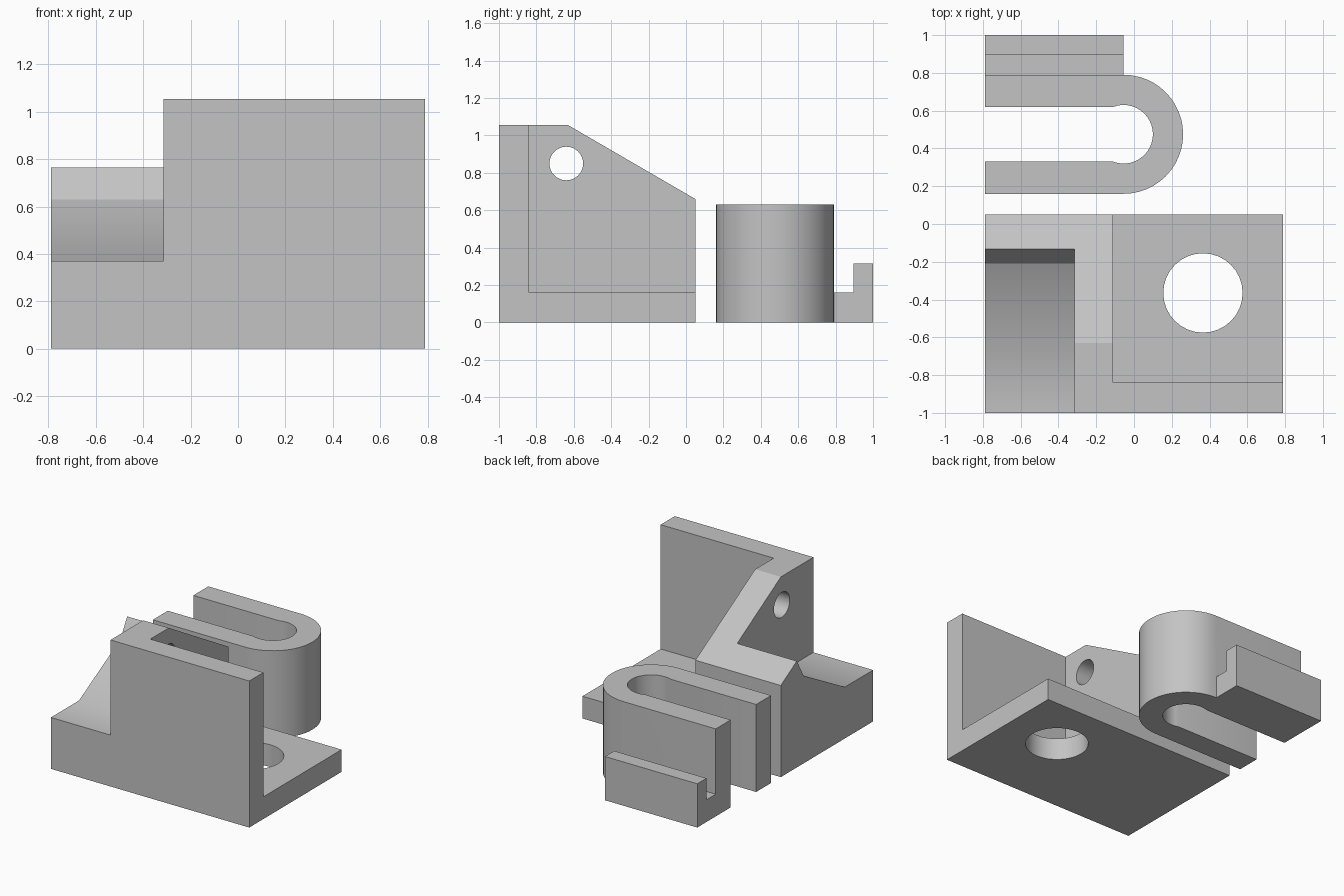
import bpy
import math

cube = bpy.data.objects.get("Cube")
if cube:
    bpy.data.objects.remove(cube, do_unlink=True)

grey = bpy.data.materials.new("plain grey")
grey.use_nodes = True
grey.diffuse_color = (0.55, 0.55, 0.55, 1)
grey.node_tree.nodes["Principled BSDF"].inputs["Base Color"].default_value = (0.55, 0.55, 0.55, 1)


def prism(name, axis, outline, low, high):
    """Extrude an outline along x (points are y, z) or along z (points are x, y)."""
    place = {"x": lambda p, h: (h, p[0], p[1]), "z": lambda p, h: (p[0], p[1], h)}[axis]
    n = len(outline)
    verts = [place(p, h) for h in (low, high) for p in outline]
    faces = [tuple(reversed(range(n))), tuple(range(n, 2 * n))]
    faces += [(i, (i + 1) % n, (i + 1) % n + n, i + n) for i in range(n)]
    mesh = bpy.data.meshes.new(name)
    mesh.from_pydata(verts, [], faces)
    mesh.materials.append(grey)
    obj = bpy.data.objects.new(name, mesh)
    bpy.context.collection.objects.link(obj)
    return obj


def arc(centre, radius, start, end, steps):
    angles = [math.radians(start + (end - start) * i / steps) for i in range(steps + 1)]
    return [(centre[0] + radius * math.cos(a), centre[1] + radius * math.sin(a)) for a in angles]


def circle(centre, radius):
    return arc(centre, radius, 0, 360, 32)[:-1]


def combine(obj, other, operation):
    """Apply a boolean and remove the helper solid."""
    mod = obj.modifiers.new(operation.lower(), "BOOLEAN")
    mod.object, mod.operation, mod.solver = other, operation, "EXACT"
    bpy.context.view_layer.objects.active = obj
    bpy.ops.object.modifier_apply(modifier=mod.name)
    bpy.data.objects.remove(other, do_unlink=True)


def smooth(obj, degrees):
    bpy.ops.object.select_all(action="DESELECT")
    obj.select_set(True)
    bpy.context.view_layer.objects.active = obj
    bpy.ops.object.shade_smooth_by_angle(angle=math.radians(degrees))


# Angle bracket: sloped solid, cut to leave a wall, a base and a thick rib
bracket = prism("angle_bracket", "x",
                [(-1, 0), (0.05, 0), (0.05, 0.66), (-0.63, 1.055), (-1, 1.055)], -0.79, 0.79)
cutters = [
    # open corner above the base and behind the wall
    prism("corner_cutter", "x", [(-0.84, 0.16), (1, 0.16), (1, 2), (-0.84, 2)], -0.11, 1),
    # stepped cradle on the outer end of the rib
    prism("cradle_cutter", "x", [(-1.2, 0.37), (-0.68, 0.37), (-0.21, 0.63), (-0.13, 0.77),
                                 (0, 1), (0, 2), (-1.2, 2)], -1, -0.315),
    # hole through the rib and hole through the base
    prism("rib_hole_cutter", "x", circle((-0.64, 0.85), 0.09), -0.5, 0.1),
    prism("base_hole_cutter", "z", circle((0.365, -0.365), 0.21), -0.1, 0.3),
]
for cutter in cutters:
    combine(bracket, cutter, "DIFFERENCE")
smooth(bracket, 29.4)

# U-shaped clevis with a slot that widens into a round bore
centre = (-0.055, 0.475)
turn = math.degrees(math.asin(0.145 / 0.155))
outline = ([(-0.79, 0.16)] + arc(centre, 0.315, -90, 90, 24)
           + [(-0.79, 0.79), (-0.79, 0.62)]
           + arc(centre, 0.155, 180 - turn, turn - 180, 32) + [(-0.79, 0.33)])
clevis = prism("u_clevis", "z", outline, 0, 0.63)

# Hooked ledge along the back arm of the clevis
ledge = prism("ledge", "x", [(0.7, 0), (1, 0), (1, 0.315), (0.895, 0.315),
                             (0.895, 0.16), (0.7, 0.16)], -0.79, -0.055)
combine(clevis, ledge, "UNION")
smooth(clevis, 25)
